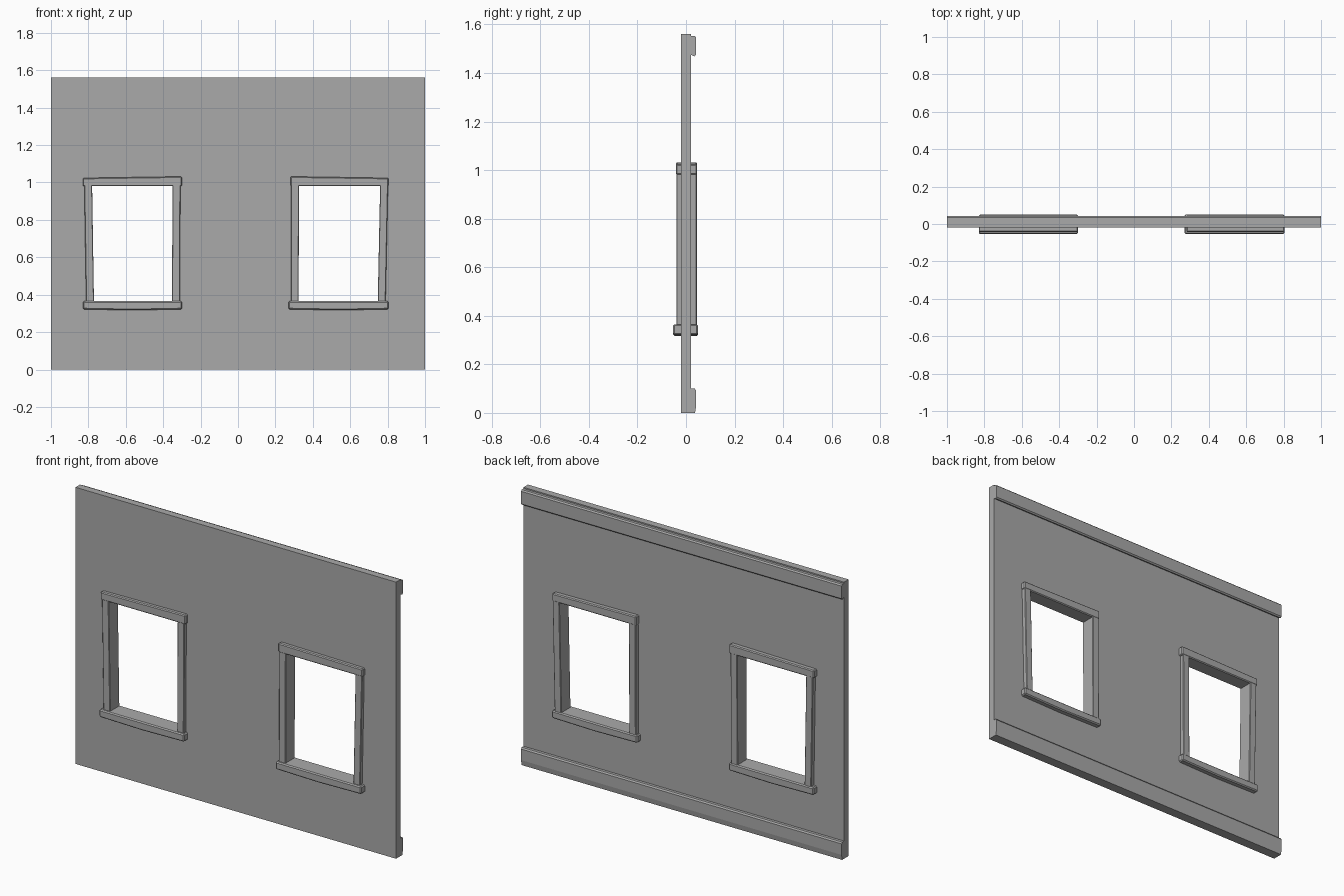
import bpy, bmesh

cube = bpy.data.objects.get("Cube")
if cube:
    bpy.data.objects.remove(cube, do_unlink=True)

GREY = (0.4, 0.4, 0.4, 1)
mat = bpy.data.materials.new("plain grey")
mat.use_nodes = True
mat.diffuse_color = GREY
mat.node_tree.nodes["Principled BSDF"].inputs["Base Color"].default_value = GREY


def finish(name, bm, bevel=0):
    bmesh.ops.recalc_face_normals(bm, faces=bm.faces)
    mesh = bpy.data.meshes.new(name)
    bm.to_mesh(mesh)
    bm.free()
    mesh.materials.append(mat)
    obj = bpy.data.objects.new(name, mesh)
    bpy.context.collection.objects.link(obj)
    if bevel:
        mod = obj.modifiers.new("soft edges", "BEVEL")
        mod.width = bevel
        mod.segments = 1
    return obj


def prism(name, outline, y0, y1, bevel=0):
    """Extrude an x-z outline from y0 to y1."""
    bm = bmesh.new()
    face = bm.faces.new([bm.verts.new((x, y0, z)) for x, z in outline])
    out = bmesh.ops.extrude_face_region(bm, geom=[face])
    for v in out["geom"]:
        if isinstance(v, bmesh.types.BMVert):
            v.co.y = y1
    return finish(name, bm, bevel)


# Wall slab with two window openings
FRONT, BACK, TOP = -0.02, 0.02, 1.56
xs = [-1, -0.79, -0.33, 0.305, 0.77, 1]
zs = [0, 0.345, 1.0, TOP]
bm = bmesh.new()
grid = [[bm.verts.new((x, FRONT, z)) for z in zs] for x in xs]
for i in range(len(xs) - 1):
    for k in range(len(zs) - 1):
        if k == 1 and i in (1, 3):
            continue
        bm.faces.new((grid[i][k], grid[i + 1][k], grid[i + 1][k + 1], grid[i][k + 1]))
out = bmesh.ops.extrude_face_region(bm, geom=bm.faces[:])
for v in out["geom"]:
    if isinstance(v, bmesh.types.BMVert):
        v.co.y = BACK
bmesh.ops.dissolve_limit(bm, angle_limit=0.01, verts=bm.verts, edges=bm.edges)
finish("wall", bm)


# Full-width trims along the back, extruded from a y-z profile
def trim(name, profile):
    bm = bmesh.new()
    face = bm.faces.new([bm.verts.new((-1, y, z)) for y, z in profile])
    out = bmesh.ops.extrude_face_region(bm, geom=[face])
    for v in out["geom"]:
        if isinstance(v, bmesh.types.BMVert):
            v.co.x = 1
    finish(name, bm)


trim("base_trim", [(BACK, 0), (0.037, 0), (0.042, 0.03), (0.042, 0.092), (0.036, 0.1), (BACK, 0.1)])
trim("top_trim", [(BACK, 1.475), (0.035, 1.468), (0.042, 1.475), (0.042, 1.546), (0.035, 1.553), (BACK, 1.553)])

# Slightly crooked window frames: each jamb is (bottom x, top x)
JAMB = 0.042
windows = {
    "right": dict(jambs=[(-0.812, -0.822), (-0.353, -0.350)], lintel=(-0.83, -0.30),
                  sill=(-0.83, -0.30), rise=(1.024, 1.032)),
    "left": dict(jambs=[(0.282, 0.284), (0.747, 0.760)], lintel=(0.28, 0.805),
                 sill=(0.27, 0.805), rise=(1.032, 1.024)),
}
for side, w in windows.items():
    for label, (b, t) in zip(("outer", "inner") if side == "right" else ("inner", "outer"), w["jambs"]):
        prism(f"{side}_window_{label}_jamb",
              [(b, 0.355), (b + JAMB, 0.355), (t + JAMB, 0.99), (t, 0.99)], -0.04, 0.045, 0.003)
    a, b = w["lintel"]
    prism(f"{side}_window_lintel",
          [(a, 0.98), (b, 0.98), (b, w["rise"][1]), (a, w["rise"][0])], -0.042, 0.046, 0.005)
    a, b = w["sill"]
    mid = (a + b) / 2
    prism(f"{side}_window_sill",
          [(a, 0.322), (mid, 0.317), (b, 0.322), (b, 0.365), (a, 0.365)], -0.053, 0.05, 0.006)
